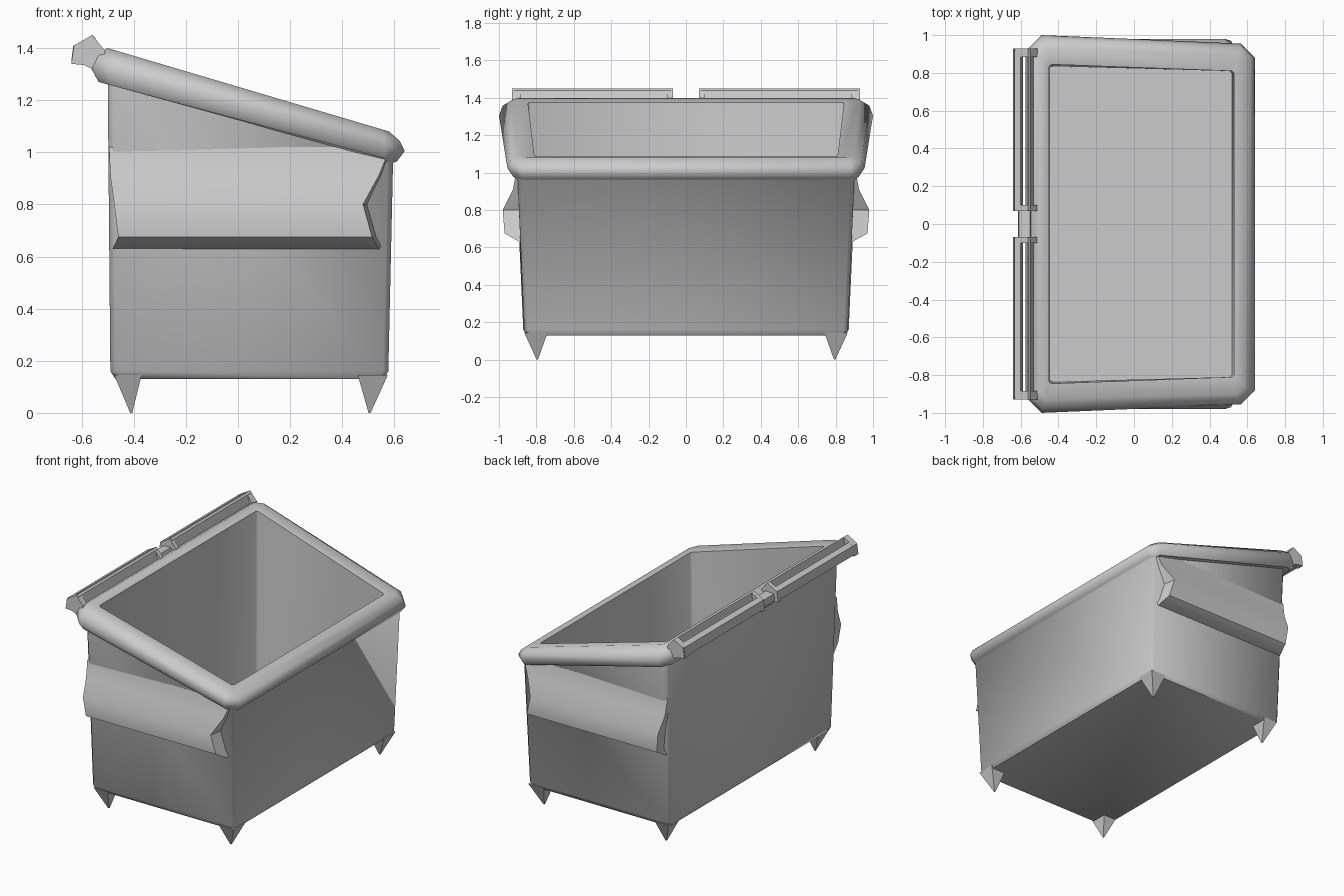
import bpy, bmesh

if "Cube" in bpy.data.objects:
    bpy.data.objects.remove(bpy.data.objects["Cube"])


def make_object(name, rings, cap_start=True, cap_end=True, angle=0.9):
    """Skin a list of equal-length point rings into one smooth-shaded object."""
    bm = bmesh.new()
    loops = [[bm.verts.new(p) for p in ring] for ring in rings]
    n = len(loops[0])
    for a, b in zip(loops, loops[1:]):
        for i in range(n):
            j = (i + 1) % n
            bm.faces.new((a[i], a[j], b[j], b[i]))
    if cap_start:
        bm.faces.new(loops[0][::-1])
    if cap_end:
        bm.faces.new(loops[-1])
    bmesh.ops.recalc_face_normals(bm, faces=bm.faces)
    mesh = bpy.data.meshes.new(name)
    bm.to_mesh(mesh)
    bm.free()
    obj = bpy.data.objects.new(name, mesh)
    bpy.context.collection.objects.link(obj)
    bpy.ops.object.select_all(action='DESELECT')
    obj.select_set(True)
    bpy.context.view_layer.objects.active = obj
    bpy.ops.object.shade_smooth_by_angle(angle=angle)
    return obj


def tub_ring(x0, x1, z0, z1, y0, y1, c):
    """Sloped rectangle with cut corners; half width runs from y0 to y1."""
    def z(x):
        return z0 + (z1 - z0) * (x - x0) / (x1 - x0)
    half = [(x0, y0 - c), (x0 + c, y0), (x1 - c, y1), (x1, y1 - c)]
    outline = half + [(x, -y) for x, y in reversed(half)]
    return [(x, y, z(x)) for x, y in outline]


# Tub: outer walls, rolled sloping rim, inner walls and floor
tub = [
    (-0.47, 0.56, 0.13, 0.13, 0.85, 0.85, 0.02),
    (-0.49, 0.577, 0.16, 0.16, 0.87, 0.865, 0.02),
    (-0.50, 0.595, 1.27, 0.96, 0.92, 0.90, 0.02),
    (-0.535, 0.61, 1.27, 0.965, 0.965, 0.925, 0.05),
    (-0.565, 0.64, 1.325, 1.005, 1.00, 0.955, 0.075),
    (-0.545, 0.62, 1.375, 1.045, 0.98, 0.94, 0.06),
    (-0.50, 0.58, 1.40, 1.08, 0.93, 0.90, 0.04),
    (-0.45, 0.53, 1.375, 1.085, 0.845, 0.81, 0.012),
    (-0.445, 0.52, 0.16, 0.16, 0.835, 0.81, 0.012),
]
make_object("tub", [tub_ring(*r) for r in tub])

# Lifting pockets bulging from both ends
pocket = [  # z, left x, right x, y
    (0.63, -0.48, 0.54, 0.89),
    (0.675, -0.46, 0.515, 0.97),
    (0.80, -0.475, 0.48, 0.98),
    (0.91, -0.49, 0.54, 0.925),
    (1.02, -0.495, 0.585, 0.905),
]
for side, label in ((-1, "front"), (1, "back")):
    rings = [[(a, side * 0.86, z), (b + 0.02, side * 0.86, z),
              (b, side * y, z), (a, side * y, z)] for z, a, b, y in pocket]
    make_object(label + "_lifting_pocket", rings, angle=0.7)

# Pointed feet under the corners
for sy in (-1, 1):
    for x0, x1, tip, label in ((-0.475, -0.37, -0.41, "left"),
                               (0.46, 0.575, 0.505, "right")):
        def square(z):
            return [(x0, sy * 0.74, z), (x1, sy * 0.74, z),
                    (x1, sy * 0.865, z), (x0, sy * 0.865, z)]
        point = [(tip + dx, sy * (0.795 + dy), 0.0)
                 for dx, dy in ((-.004, -.004), (.004, -.004), (.004, .004), (-.004, .004))]
        make_object(label + ("_front_foot" if sy < 0 else "_back_foot"),
                    [square(0.145), point], angle=0.4)

# Hinge rods, upright flanges and brackets along the high edge
rod = [(-0.64, 1.35), (-0.632, 1.41), (-0.60, 1.425), (-0.588, 1.385), (-0.60, 1.335)]
flange = [(-0.575, 1.375), (-0.56, 1.45), (-0.548, 1.44), (-0.53, 1.37)]
bracket = [(-0.64, 1.34), (-0.63, 1.41), (-0.56, 1.45), (-0.51, 1.39), (-0.52, 1.30), (-0.59, 1.335)]


def bar(name, section, ya, yb):
    make_object(name, [[(x, y, z) for x, z in section] for y in (ya, yb)], angle=0.6)


for side, label in ((-1, "front"), (1, "back")):
    bar(label + "_hinge_rod", rod, side * 0.07, side * 0.92)
    bar(label + "_hinge_flange", flange, side * 0.08, side * 0.92)
    bar(label + "_hinge_bracket", bracket, side * 0.885, side * 0.93)
    bar(label + "_inner_bracket", bracket, side * 0.07, side * 0.10)

# Low link joining the rods in the middle
link = [(-0.615, 1.345), (-0.61, 1.39), (-0.55, 1.395), (-0.53, 1.33)]
bar("hinge_link", link, -0.08, 0.08)
